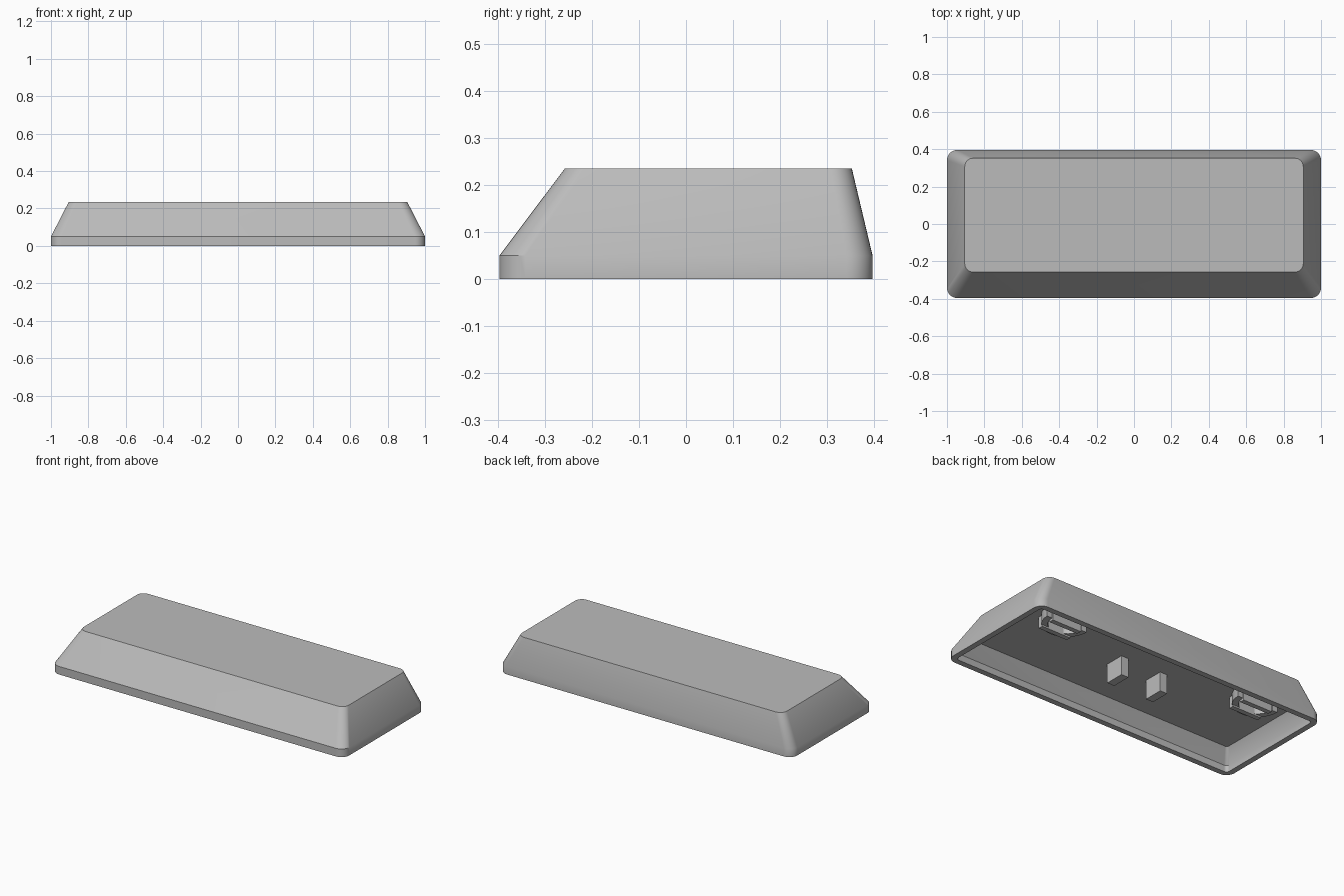
import bpy
import bmesh
from math import pi, cos, sin, radians

cube = bpy.data.objects.get("Cube")
if cube:
    bpy.data.objects.remove(cube, do_unlink=True)

GREY = (0.5, 0.5, 0.5, 1)
plastic = bpy.data.materials.new("grey plastic")
plastic.use_nodes = True
plastic.diffuse_color = GREY
plastic.node_tree.nodes["Principled BSDF"].inputs["Base Color"].default_value = GREY

CEILING = 0.12


def finish(name, bm):
    bmesh.ops.recalc_face_normals(bm, faces=bm.faces)
    mesh = bpy.data.meshes.new(name)
    bm.to_mesh(mesh)
    bm.free()
    mesh.materials.append(plastic)
    obj = bpy.data.objects.new(name, mesh)
    bpy.context.collection.objects.link(obj)
    bpy.ops.object.select_all(action='DESELECT')
    obj.select_set(True)
    bpy.context.view_layer.objects.active = obj
    bpy.ops.object.shade_smooth_by_angle(angle=radians(30))
    return obj


def rounded_ring(bm, half_x, front, back, radius, z, steps=8):
    """Rounded rectangle of vertices, anticlockwise from the +x +y corner."""
    corners = [(1, back - radius), (-1, back - radius),
               (-1, front + radius), (1, front + radius)]
    ring = []
    for i, (side, cy) in enumerate(corners):
        for k in range(steps + 1):
            a = (i + k / steps) * pi / 2
            ring.append(bm.verts.new((side * (half_x - radius) + radius * cos(a),
                                      cy + radius * sin(a), z)))
    return ring


def box(name, x, y, z):
    bm = bmesh.new()
    bmesh.ops.create_cube(bm, size=1)
    for v in bm.verts:
        v.co = [lo + (c + 0.5) * (hi - lo) for c, (lo, hi) in zip(v.co, (x, y, z))]
    return finish(name, bm)


def half_ring(name, cx, cy, outer, inner, z0, z1, steps=16):
    """Curved wall open towards the back."""
    bm = bmesh.new()
    sections = []
    for k in range(steps + 1):
        a = pi + pi * k / steps
        sections.append([bm.verts.new((cx + r * cos(a), cy + r * sin(a), z))
                         for r, z in ((outer, z0), (outer, z1), (inner, z1), (inner, z0))])
    for a, b in zip(sections, sections[1:]):
        for i in range(4):
            j = (i + 1) % 4
            bm.faces.new((a[i], a[j], b[j], b[i]))
    bm.faces.new(sections[0])
    bm.faces.new(sections[-1])
    return finish(name, bm)


# Hollow shell: top, sloped sides, lip, rim, then the cavity up to its ceiling
bm = bmesh.new()
levels = [(0.905, -0.257, 0.352, 0.045, 0.235),
          (1.0, -0.396, 0.396, 0.055, 0.05),
          (1.0, -0.396, 0.396, 0.055, 0.0),
          (0.965, -0.361, 0.361, 0.02, 0.0),
          (0.965, -0.361, 0.361, 0.02, 0.04),
          (0.92, -0.305, 0.342, 0.015, CEILING)]
rings = [rounded_ring(bm, *level) for level in levels]
for a, b in zip(rings, rings[1:]):
    for i in range(len(a)):
        j = (i + 1) % len(a)
        bm.faces.new((a[i], a[j], b[j], b[i]))
bm.faces.new(rings[0])
bm.faces.new(rings[-1])
finish("cap_shell", bm)

# Mounting stems and stabiliser clips under the ceiling
for label, side in (("left", 1), ("right", -1)):
    sx = side * 0.138
    box(label + "_stem", (sx - 0.025, sx + 0.025), (-0.033, 0.088), (0.002, CEILING + 0.01))
    cx = side * 0.68
    half_ring(label + "_clip_wall", cx, 0.24, 0.14, 0.105, 0.06, CEILING + 0.01)
    for part, y in (("front", 0.12), ("back", 0.21)):
        box(f"{label}_clip_{part}_bar", (cx - 0.1, cx + 0.1), (y, y + 0.03),
            (0.05, CEILING + 0.01))
